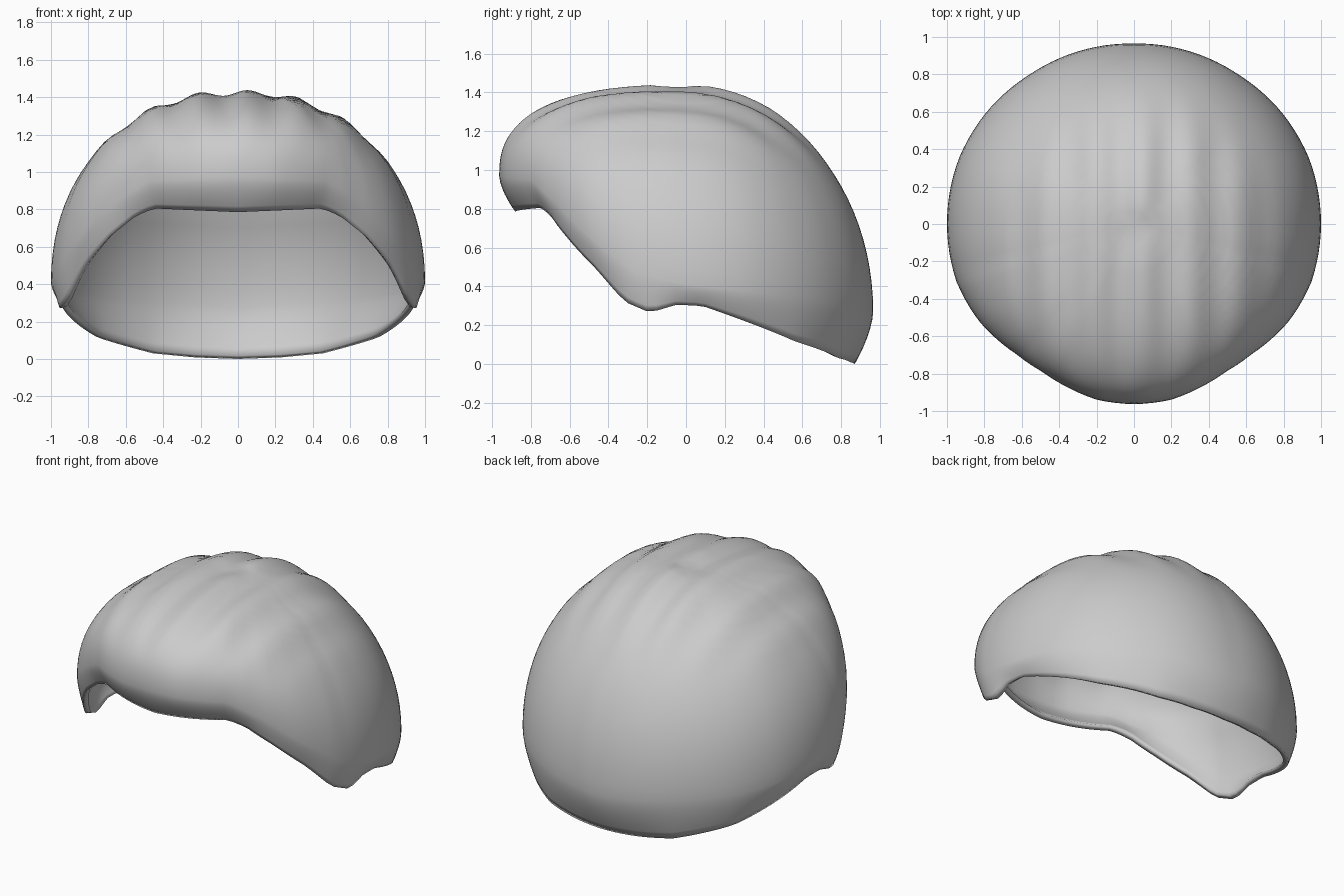
import bpy, bmesh
from math import sin, cos, pi, radians

if "Cube" in bpy.data.objects:
    bpy.data.objects.remove(bpy.data.objects["Cube"], do_unlink=True)

TOP = 1.425
SEGMENTS, DOME_RINGS, LIP_RINGS = 120, 24, 6

# Half outlines keyed by degrees from the front (0) round to the back (180)
WIDEST_RADIUS = [(0, .963), (12, .96), (22, .943), (32, .93), (42, .938), (58, .978), (72, .998),
                 (90, 1.0), (110, 1.0), (127, .99), (145, .975), (180, .965)]
WIDEST_HEIGHT = [(0, .97), (31, .95), (45, .83), (60, .65), (75, .47), (90, .41), (127, .34), (180, .27)]
RIM_RADIUS = [(0, .88), (31, .87), (38, .885), (48, .92), (61, .945), (71, .965),
              (79, .97), (90, .955), (127, .94), (150, .91), (165, .88), (180, .87)]
RIM_HEIGHT = [(0, .785), (31, .805), (38, .765), (43, .71), (48, .655), (61, .485), (71, .32),
              (79, .265), (87, .305), (95, .3), (127, .115), (150, .03), (165, .008), (180, 0)]
# Superellipse power of the dome: lower is boxier
FULLNESS = [(0, .78), (30, .8), (60, .9), (90, .95), (130, 1.0), (180, 1.0)]


def sample(table, angle):
    for (a, va), (b, vb) in zip(table, table[1:]):
        if angle <= b:
            return va + (vb - va) * (angle - a) / (b - a)
    return table[-1][1]


def clamp(value):
    return min(1, max(0, value))


def strands(x, y, z):
    """Front-to-back hair ridges that fade out below the crown."""
    ridge = .015 * cos(2 * pi * (x - .05) / .26) * clamp((z - 1) / .3)
    whorl = -.025 * clamp(1 - ((x * x + (y + .04) ** 2) ** .5) / .12)
    return ridge * (1 - .5 * clamp(-y - .2)) + whorl


def shell_point(ring, angle):
    turn = abs((angle + 180) % 360 - 180)
    radius, height = sample(WIDEST_RADIUS, turn), sample(WIDEST_HEIGHT, turn)
    if ring <= DOME_RINGS:
        t = ring / DOME_RINGS * pi / 2
        power = sample(FULLNESS, turn)
        r = radius * sin(t) ** power
        z = height + (TOP - height) * max(0, cos(t)) ** power
    else:
        u = (ring - DOME_RINGS) / LIP_RINGS
        r = radius + (sample(RIM_RADIUS, turn) - radius) * u ** 1.6
        z = height + (sample(RIM_HEIGHT, turn) - height) * u
    x, y = r * sin(radians(angle)), -r * cos(radians(angle))
    return x, y, z + strands(x, y, z)


# Hair shell: rings from the crown down to the cut hairline
bm = bmesh.new()
crown = bm.verts.new(shell_point(0, 0))
rings = [[bm.verts.new(shell_point(k, 360 * i / SEGMENTS)) for i in range(SEGMENTS)]
         for k in range(1, DOME_RINGS + LIP_RINGS + 1)]
for i in range(SEGMENTS):
    j = (i + 1) % SEGMENTS
    bm.faces.new((crown, rings[0][i], rings[0][j]))
    for upper, lower in zip(rings, rings[1:]):
        bm.faces.new((upper[i], lower[i], lower[j], upper[j]))
bmesh.ops.recalc_face_normals(bm, faces=bm.faces)
mesh = bpy.data.meshes.new("hair_cap")
bm.to_mesh(mesh)
bm.free()
hair = bpy.data.objects.new("hair_cap", mesh)
bpy.context.collection.objects.link(hair)

# Wall thickness, grown inward: thick along the hairline, thin over the crown
thick_zone = hair.vertex_groups.new(name="thick_zone")
for v in mesh.vertices:
    thick_zone.add([v.index], clamp((.95 - v.co.z) / .15), "REPLACE")
wall = hair.modifiers.new("wall", "SOLIDIFY")
wall.thickness = .035
wall.offset = -1
wall.vertex_group = thick_zone.name
wall.thickness_vertex_group = .12

# Plain grey material
grey = bpy.data.materials.new("plain_grey")
grey.use_nodes = True
colour = (.6, .6, .6, 1)
grey.diffuse_color = colour
grey.node_tree.nodes["Principled BSDF"].inputs["Base Color"].default_value = colour
mesh.materials.append(grey)

bpy.context.view_layer.objects.active = hair
hair.select_set(True)
bpy.ops.object.shade_smooth_by_angle(angle=radians(50))
